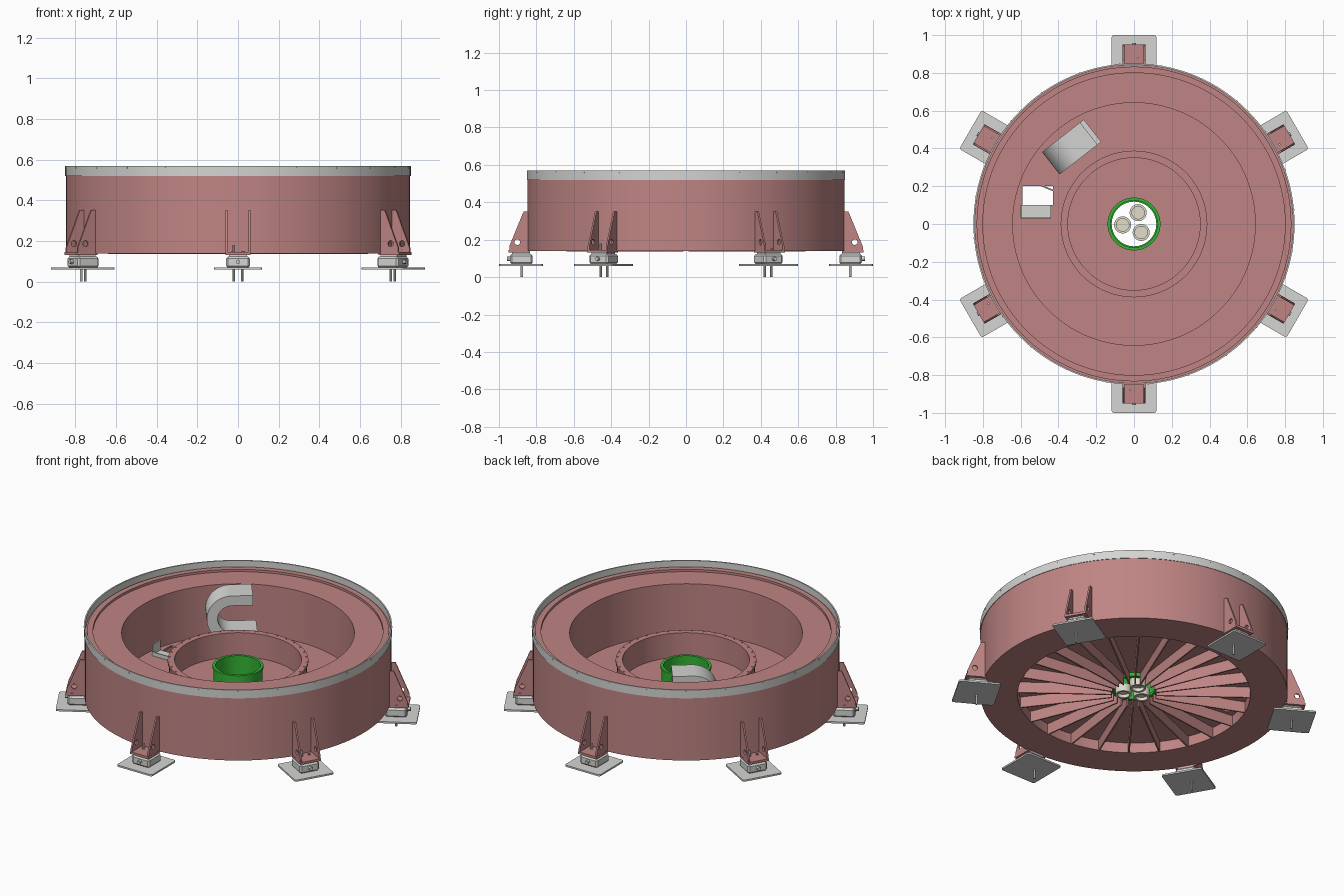
import bpy, bmesh, math
from mathutils import Matrix, Vector

if "Cube" in bpy.data.objects:
    bpy.data.objects.remove(bpy.data.objects["Cube"])

def material(name, rgb):
    m = bpy.data.materials.new(name)
    m.diffuse_color = (*rgb, 1)
    m.use_nodes = True
    m.node_tree.nodes["Principled BSDF"].inputs["Base Color"].default_value = m.diffuse_color
    return m

PINK = material("dusty_red_paint", (0.52, 0.235, 0.23))
GREY = material("light_grey_metal", (0.66, 0.665, 0.645))
GREEN = material("green_paint", (0.035, 0.46, 0.035))
BEIGE = material("pale_beige", (0.75, 0.72, 0.60))

def finish(name, bm, mat, M=Matrix()):
    bmesh.ops.recalc_face_normals(bm, faces=bm.faces)
    me = bpy.data.meshes.new(name)
    bm.to_mesh(me)
    bm.free()
    me.transform(M)
    me.materials.clear()
    me.materials.append(mat)
    for p in me.polygons:
        p.use_smooth = True
        p.material_index = 0
    me.set_sharp_from_angle(angle=math.radians(30))
    ob = bpy.data.objects.new(name, me)
    bpy.context.collection.objects.link(ob)
    return ob

def lathe(name, profile, mat, n=128):
    """Closed (radius, z) profile turned round the z axis."""
    bm = bmesh.new()
    rings = []
    for i in range(n):
        a = 2 * math.pi * i / n
        rings.append([bm.verts.new((r * math.cos(a), r * math.sin(a), z)) for r, z in profile])
    k = len(profile)
    for i in range(n):
        A, B = rings[i], rings[(i + 1) % n]
        for j in range(k):
            bm.faces.new((A[j], B[j], B[(j + 1) % k], A[(j + 1) % k]))
    return finish(name, bm, mat)

def tube(name, r0, r1, z0, z1, mat, n=128):
    return lathe(name, [(r0, z0), (r1, z0), (r1, z1), (r0, z1)], mat, n)

def box(name, lo, hi, mat, M=Matrix(), bevel=0.0, upright_only=True):
    bm = bmesh.new()
    lo, hi = Vector(lo), Vector(hi)
    bmesh.ops.create_cube(bm, size=1, matrix=Matrix.Translation((lo + hi) / 2) @ Matrix.Diagonal((*(hi - lo), 1)))
    if bevel:
        edges = [e for e in bm.edges if not upright_only
                 or abs(e.verts[0].co.z - e.verts[1].co.z) > 1e-5]
        bmesh.ops.bevel(bm, geom=edges, offset=bevel, segments=3 if upright_only else 1,
                        affect='EDGES', profile=0.5)
    return finish(name, bm, mat, M)

def rod(name, p, q, r, mat, M=Matrix(), n=20):
    p, q = Vector(p), Vector(q)
    bm = bmesh.new()
    T = Matrix.Translation((p + q) / 2) @ (q - p).to_track_quat('Z', 'Y').to_matrix().to_4x4()
    bmesh.ops.create_cone(bm, cap_ends=True, segments=n, radius1=r, radius2=r, depth=(q - p).length, matrix=T)
    return finish(name, bm, mat, M)

def plate(name, outlines, half, mat, M):
    """Flat plate from 2D outlines; inner outlines become holes."""
    cu = bpy.data.curves.new(name, 'CURVE')
    cu.dimensions, cu.fill_mode, cu.extrude = '2D', 'BOTH', half
    for pts in outlines:
        s = cu.splines.new('POLY')
        s.points.add(len(pts) - 1)
        for sp, (x, y) in zip(s.points, pts):
            sp.co = (x, y, 0, 1)
        s.use_cyclic_u = True
    tmp = bpy.data.objects.new(name + "_outline", cu)
    bpy.context.collection.objects.link(tmp)
    dg = bpy.context.evaluated_depsgraph_get()
    me = bpy.data.meshes.new_from_object(tmp.evaluated_get(dg))
    bpy.data.objects.remove(tmp)
    bm = bmesh.new()
    bm.from_mesh(me)
    bmesh.ops.remove_doubles(bm, verts=bm.verts, dist=1e-5)
    return finish(name, bm, mat, M)

def arc(cx, cy, r, a0, a1, n):
    return [(cx + r * math.cos(math.radians(a0 + (a1 - a0) * i / n)),
             cy + r * math.sin(math.radians(a0 + (a1 - a0) * i / n))) for i in range(n + 1)]

def turn(deg):
    return Matrix.Rotation(math.radians(deg), 4, 'Z')

# Hollow drum wall with its stepped top shelf, and the grey rim band
lathe("drum_wall", [(0.642, 0.14), (0.847, 0.14), (0.847, 0.528), (0.833, 0.528), (0.833, 0.536),
                    (0.80, 0.536), (0.80, 0.522), (0.642, 0.522)], PINK)
tube("rim_band", 0.842, 0.850, 0.52, 0.57, GREY)
for i in range(24):
    rod("rim_screw", (0.849, 0, 0.56), (0.852, 0, 0.56), 0.004, GREY, turn(15 * i + 5), 8)

# Well floor with a rectangular opening
FLOOR = 0.212
opening = [(-0.59, 0.10), (-0.43, 0.10), (-0.43, 0.20), (-0.59, 0.20)]
plate("well_floor", [arc(0, 0, 0.645, 0, 357, 119), arc(0, 0, 0.13, 0, 355, 71), opening],
      0.005, PINK, Matrix.Translation((0, 0, FLOOR - 0.005)))

# Inner ring with bolts
lathe("inner_ring", [(0.35, FLOOR - 0.002), (0.38, FLOOR - 0.002), (0.38, 0.345), (0.388, 0.345),
                     (0.388, 0.36), (0.35, 0.36)], PINK)
for i in range(36):
    rod("ring_bolt", (0.378, 0, 0.359), (0.378, 0, 0.363), 0.004, PINK, turn(10 * i), 8)

# Radial ribs under the floor
for i in range(24):
    box("floor_rib", (0.125, -0.004, 0.136), (0.645, 0.004, FLOOR - 0.006), PINK, turn(15 * i + 7.5))

# Green centre tube with flange
lathe("centre_tube", [(0.118, 0.18), (0.136, 0.18), (0.136, 0.312), (0.14, 0.312),
                      (0.14, 0.326), (0.124, 0.326), (0.124, 0.195), (0.118, 0.195)], GREEN, 64)

# Three round fittings inside the tube
for x, y, deg in ((0.022, 0.06, 30), (-0.06, -0.005, 0), (0.038, -0.045, -40)):
    M = Matrix.Translation((x, y, 0)) @ turn(deg)
    rod("fitting_disc", (0, 0, 0.165), (0, 0, 0.18), 0.034, BEIGE, M, 32)
    ring = tube("fitting_rim", 0.033, 0.045, 0.145, 0.195, BEIGE, 32)
    ring.data.transform(M)
    for z in (0.162, 0.18):
        box("fitting_bar", (-0.018, -0.006, z), (0.018, 0.006, z + 0.003), BEIGE, M)

# C-shaped duct standing in the well
a = math.radians(38)
M = Matrix(((math.cos(a), 0, math.sin(a), -0.33), (math.sin(a), 0, -math.cos(a), 0.408),
            (0, 1, 0, 0.398), (0, 0, 0, 1)))
outline = [(0.115, 0.14)] + arc(0, 0, 0.14, 90, 270, 28) + [(0.14, -0.14), (0.14, -0.08)] \
    + arc(0, 0, 0.08, 270, 90, 28) + [(0.115, 0.08)]
plate("curved_duct", [outline], 0.075, GREY, M)

# Small angle bracket beside the floor opening
box("bracket_base", (-0.60, 0.03, FLOOR), (-0.44, 0.10, FLOOR + 0.01), GREY)
box("bracket_upright", (-0.60, 0.03, FLOOR), (-0.592, 0.10, FLOOR + 0.07), GREY)
box("bracket_back", (-0.60, 0.03, FLOOR), (-0.44, 0.036, FLOOR + 0.023), GREY)

# Six feet: base plate, levelling block, pin, screw and gusseted bracket
gusset = [(0.842, 0.145), (0.945, 0.145), (0.945, 0.165), (0.868, 0.352), (0.842, 0.352)]
hole = arc(0.902, 0.187, 0.015, 0, 345, 23)
stand = Matrix.Rotation(math.pi / 2, 4, 'X')
for i in range(6):
    R = turn(30 + 60 * i)
    box("foot_plate", (0.765, -0.118, 0.06), (1.0, 0.118, 0.07), GREY, R, 0.012)
    box("levelling_block", (0.82, -0.058, 0.068), (0.94, 0.058, 0.124), GREY, R, 0.01, False)
    box("block_cap", (0.835, -0.045, 0.12), (0.93, 0.045, 0.134), GREY, R)
    rod("adjusting_screw", (0.93, 0, 0.098), (0.957, 0, 0.098), 0.011, GREY, R, 12)
    rod("anchor_pin", (0.878, -0.02, 0), (0.878, -0.02, 0.18), 0.006, GREY, R, 12)
    box("bracket_shelf", (0.835, -0.062, 0.132), (0.95, 0.062, 0.146), PINK, R)
    for t in (-0.056, 0.056):
        plate("bracket_gusset", [gusset, hole], 0.005, PINK, R @ Matrix.Translation((0, t, 0)) @ stand)
    for t in (-0.025, 0.025):
        rod("bracket_bolt", (0.875, t, 0.145), (0.875, t, 0.152), 0.008, PINK, R, 6)
